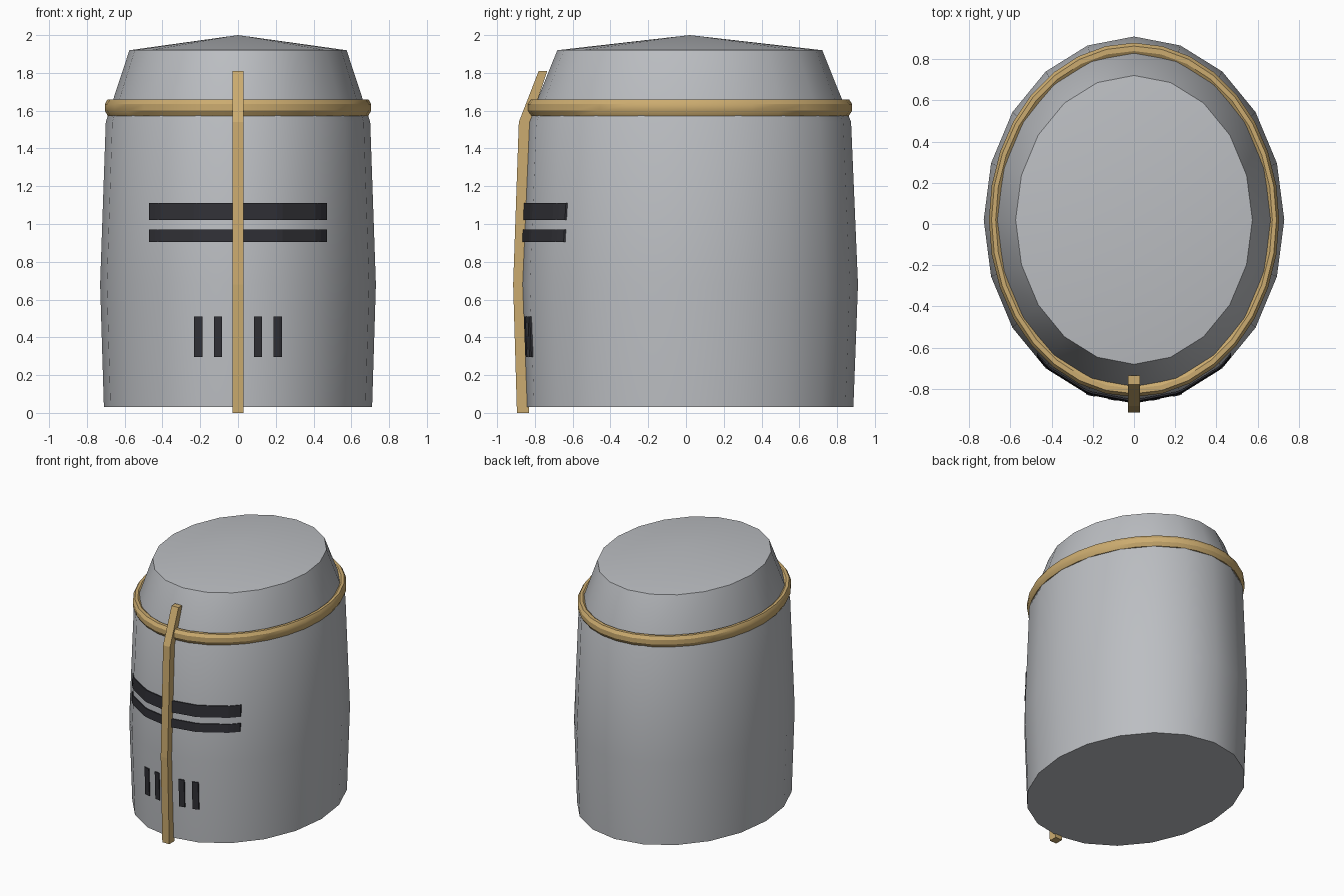
import bpy
import bmesh
import math

if "Cube" in bpy.data.objects:
    bpy.data.objects.remove(bpy.data.objects["Cube"])

CY = 0.02        # shell centre in y
ASPECT = 1.22    # depth / width of the oval
SIDES = 20
PROFILE = [(0.71, 0.03), (0.73, 0.68), (0.70, 1.54), (0.575, 1.92)]  # half width, z


def material(name, color):
    m = bpy.data.materials.new(name)
    m.diffuse_color = (*color, 1)
    m.use_nodes = True
    m.node_tree.nodes["Principled BSDF"].inputs["Base Color"].default_value = m.diffuse_color
    return m


steel = material("steel grey", (0.50, 0.515, 0.54))
gold = material("brass gold", (0.60, 0.41, 0.16))
black = material("slot black", (0.03, 0.03, 0.037))


def finish(bm, name, mat, smooth=None):
    bmesh.ops.recalc_face_normals(bm, faces=bm.faces)
    me = bpy.data.meshes.new(name)
    bm.to_mesh(me)
    bm.free()
    me.materials.append(mat)
    ob = bpy.data.objects.new(name, me)
    bpy.context.collection.objects.link(ob)
    if smooth:
        bpy.ops.object.select_all(action='DESELECT')
        ob.select_set(True)
        bpy.context.view_layer.objects.active = ob
        bpy.ops.object.shade_smooth_by_angle(angle=math.radians(smooth))
    return ob


def oval(bm, r, z, n):
    return [bm.verts.new((r * math.sin(2 * math.pi * i / n),
                          CY - ASPECT * r * math.cos(2 * math.pi * i / n), z))
            for i in range(n)]


def bridge(bm, a, b):
    n = len(a)
    for i in range(n):
        j = (i + 1) % n
        bm.faces.new((a[i], a[j], b[j], b[i]))


# Helmet shell: lofted ovals, flat base, shallow cone crown
bm = bmesh.new()
rings = [oval(bm, r, z, SIDES) for r, z in PROFILE]
for a, b in zip(rings, rings[1:]):
    bridge(bm, a, b)
bm.faces.new(rings[0])
apex = bm.verts.new((0, CY, 2.0))
for i in range(SIDES):
    bm.faces.new((rings[-1][i], rings[-1][(i + 1) % SIDES], apex))
finish(bm, "helmet_shell", steel, 30)

# Brow band around the shoulder
bm = bmesh.new()
section = [(0.655, 1.57), (0.69, 1.573), (0.705, 1.60), (0.705, 1.635),
           (0.692, 1.658), (0.672, 1.658), (0.65, 1.64)]
rings = [oval(bm, r, z, 32) for r, z in section]
for a, b in zip(rings, rings[1:] + rings[:1]):
    bridge(bm, a, b)
finish(bm, "brow_band", gold, 30)

# Nose bar: side outline extruded across x
bm = bmesh.new()
outer = [(-0.895, 0), (-0.915, 0.68), (-0.885, 1.54), (-0.78, 1.81)]
inner = [(-0.735, 1.81), (-0.825, 1.54), (-0.855, 0.68), (-0.83, 0)]
left = [[bm.verts.new((x, y, z)) for y, z in outer + inner] for x in (-0.03, 0.03)]
bridge(bm, left[0], left[1])
for k in range(3):
    for s in left:
        bm.faces.new((s[k], s[k + 1], s[6 - k], s[7 - k]))
finish(bm, "nose_bar", gold)


def shell_front(x, z):
    """y of the faceted shell front at x, z."""
    for (r0, z0), (r1, z1) in zip(PROFILE, PROFILE[1:]):
        if z0 <= z <= z1:
            r = r0 + (r1 - r0) * (z - z0) / (z1 - z0)
            break
    step = 2 * math.pi / SIDES
    for i in range(SIDES // 4):
        xa, xb = r * math.sin(i * step), r * math.sin((i + 1) * step)
        if xa <= abs(x) <= xb:
            t = (abs(x) - xa) / (xb - xa)
            c = math.cos(i * step) * (1 - t) + math.cos((i + 1) * step) * t
            return CY - ASPECT * r * c


def plate(name, x0, x1, z0, z1, n):
    """Thin dark plate hugging the shell front."""
    bm = bmesh.new()
    loops = []
    for i in range(n + 1):
        x = x0 + (x1 - x0) * i / n
        loops.append([bm.verts.new((x, shell_front(x, z) - d, z))
                      for z, d in ((z0, 0.011), (z1, 0.011), (z1, 0.002), (z0, 0.002))])
    for a, b in zip(loops, loops[1:]):
        bridge(bm, a, b)
    bm.faces.new(loops[0])
    bm.faces.new(loops[-1])
    finish(bm, name, black)


# Eye slits
plate("eye_slit_upper", -0.47, 0.47, 1.02, 1.11, 32)
plate("eye_slit_lower", -0.47, 0.47, 0.905, 0.97, 32)

# Breathing slots, mirrored
for side, label in ((-1, "left"), (1, "right")):
    for k, (a, b) in enumerate(((0.085, 0.127), (0.187, 0.232))):
        lo, hi = sorted((side * a, side * b))
        plate(f"breath_slot_{label}_{k + 1}", lo, hi, 0.295, 0.51, 3)
